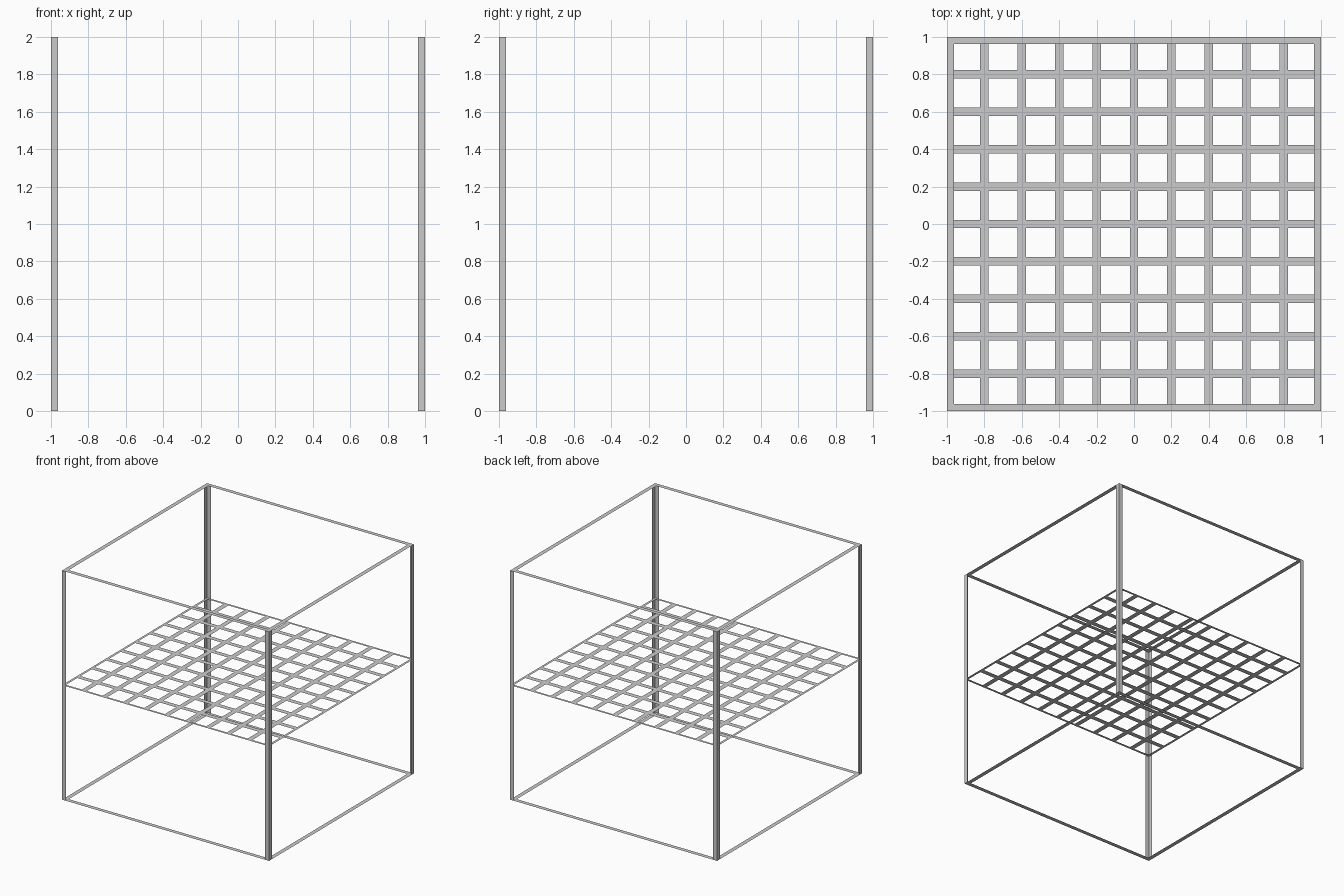
import bpy, bmesh

if "Cube" in bpy.data.objects:
    bpy.data.objects.remove(bpy.data.objects["Cube"])

W = 0.038      # width of frame strips
B = 0.0225     # half width of grid bars


def make(name, quads):
    """Mesh object from flat quads, welded."""
    bm = bmesh.new()
    for q in quads:
        bm.faces.new([bm.verts.new(p) for p in q])
    bmesh.ops.remove_doubles(bm, verts=bm.verts, dist=1e-5)
    me = bpy.data.meshes.new(name)
    bm.to_mesh(me)
    bm.free()
    ob = bpy.data.objects.new(name, me)
    bpy.context.collection.objects.link(ob)
    return ob


def flat_grid(name, z, cells, inset):
    """Flat square sheet of cells, each inset and opened."""
    bm = bmesh.new()
    bmesh.ops.create_grid(bm, x_segments=cells, y_segments=cells, size=1)
    faces = bm.faces[:]
    bmesh.ops.inset_individual(bm, faces=faces, thickness=inset, use_even_offset=True)
    bmesh.ops.delete(bm, geom=faces, context='FACES')
    me = bpy.data.meshes.new(name)
    bm.to_mesh(me)
    bm.free()
    ob = bpy.data.objects.new(name, me)
    ob.location.z = z
    bpy.context.collection.objects.link(ob)


# top and bottom flat rims
flat_grid("bottom_rim", 0, 1, W)
flat_grid("top_rim", 2, 1, W)

# middle lattice shelf
flat_grid("lattice_shelf", 1, 10, B)

# L-shaped corner posts made of two thin strips
for sx in (-1, 1):
    for sy in (-1, 1):
        quads = []
        for p in ((sx * (1 - W), sy), (sx, sy * (1 - W))):
            q = [(sx, sy, 0), (*p, 0), (*p, 2), (sx, sy, 2)]
            # wind so the strip faces outward
            flip = (sx * sy > 0) == (p[1] == sy)
            quads.append(q[::-1] if not flip else q)
        make("corner_post", quads)
